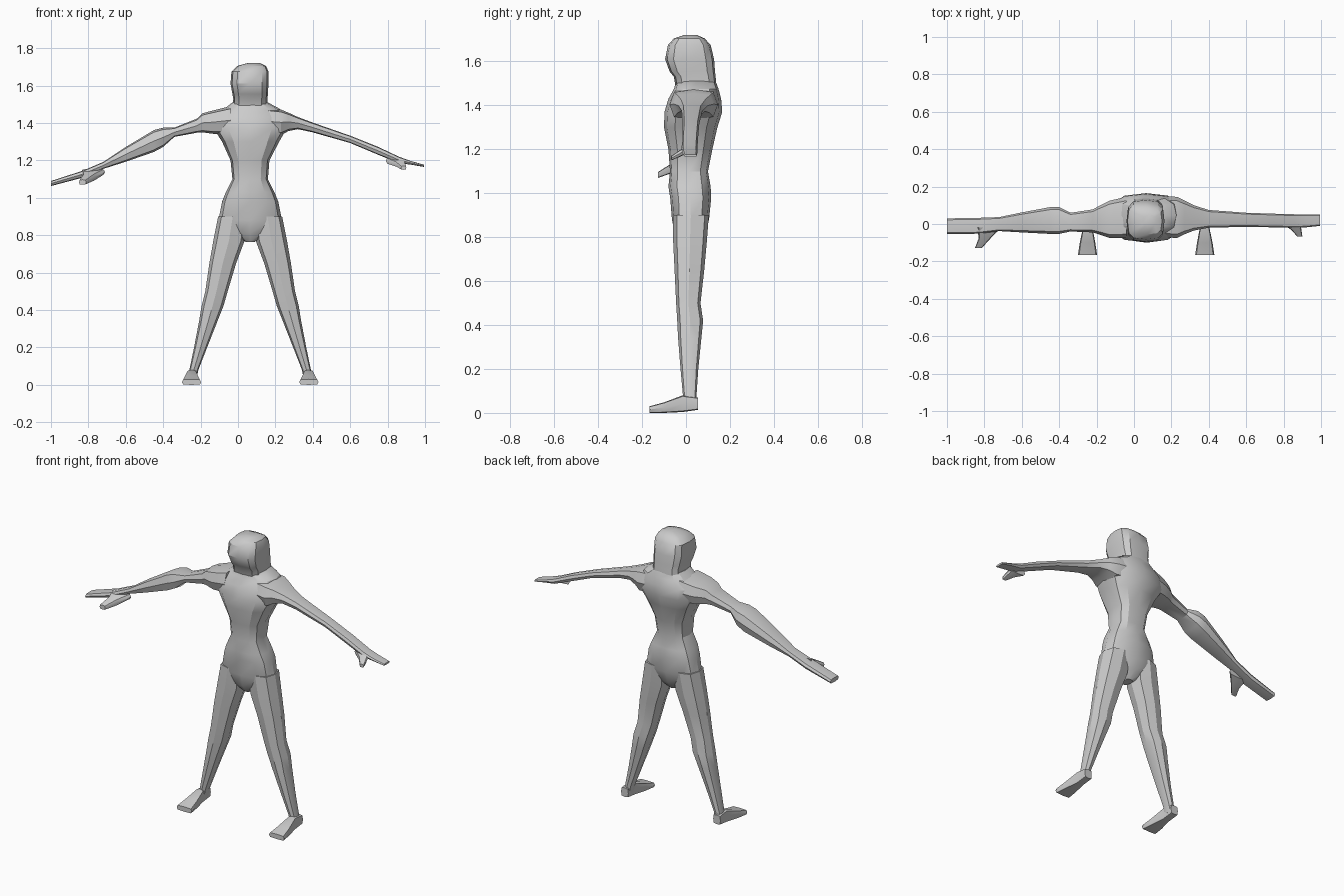
import bpy, bmesh, math

MID = 0.065  # x of the body's symmetry plane


def loft(name, axis, rings, n=8, k=0.75):
    """Skin rounded sections (station, u_lo, u_hi, v_lo, v_hi) along an axis."""
    bm = bmesh.new()
    loops = []
    for s, u0, u1, v0, v1 in rings:
        loop = []
        for i in range(n):
            a = 2 * math.pi * i / n
            c, d = math.cos(a), math.sin(a)
            u = (u0 + u1) / 2 + (u1 - u0) / 2 * math.copysign(abs(c) ** k, c)
            v = (v0 + v1) / 2 + (v1 - v0) / 2 * math.copysign(abs(d) ** k, d)
            co = {'x': (s, u, v), 'y': (u, s, v), 'z': (u, v, s)}[axis]
            loop.append(bm.verts.new(co))
        loops.append(loop)
    for a, b in zip(loops, loops[1:]):
        for i in range(n):
            j = (i + 1) % n
            bm.faces.new((a[i], a[j], b[j], b[i]))
    bm.faces.new(loops[0])
    bm.faces.new(loops[-1])
    bmesh.ops.recalc_face_normals(bm, faces=bm.faces)
    me = bpy.data.meshes.new(name)
    bm.to_mesh(me)
    bm.free()
    ob = bpy.data.objects.new(name, me)
    bpy.context.collection.objects.link(ob)
    bpy.ops.object.select_all(action='DESELECT')
    ob.select_set(True)
    bpy.context.view_layer.objects.active = ob
    bpy.ops.object.shade_smooth_by_angle(angle=math.radians(30))
    return ob


def flip(rings):
    """Mirror sections whose u runs along x."""
    return [(s, 2 * MID - b, 2 * MID - a, c, d) for s, a, b, c, d in rings]


# Torso, from crotch to collar
loft("torso", 'z', [
    (0.765, 0.04, 0.09, -0.02, 0.05),
    (0.81, -0.03, 0.16, -0.05, 0.085),
    (0.88, -0.105, 0.235, -0.064, 0.105),
    (0.98, -0.085, 0.215, -0.072, 0.115),
    (1.03, -0.065, 0.195, -0.08, 0.112),
    (1.10, -0.03, 0.16, -0.073, 0.10),
    (1.20, -0.04, 0.168, -0.08, 0.12),
    (1.30, -0.085, 0.22, -0.10, 0.143),
    (1.37, -0.13, 0.26, -0.098, 0.165),
    (1.43, -0.13, 0.25, -0.08, 0.16),
    (1.475, -0.075, 0.225, -0.055, 0.148),
    (1.51, -0.03, 0.16, -0.045, 0.135)], n=12, k=0.75)

# Head with chin overhang and flat face
loft("head", 'z', [
    (1.47, -0.03, 0.158, -0.045, 0.14),
    (1.53, -0.025, 0.158, -0.055, 0.135),
    (1.555, -0.03, 0.16, -0.075, 0.132),
    (1.61, -0.04, 0.163, -0.095, 0.128),
    (1.675, -0.035, 0.163, -0.082, 0.112),
    (1.705, -0.005, 0.15, -0.055, 0.085),
    (1.72, 0.05, 0.12, -0.01, 0.05)], n=12, k=0.6)

# Legs and feet
leg = [
    (0.90, 0.08, 0.236, -0.06, 0.104),
    (0.77, 0.095, 0.262, -0.058, 0.094),
    (0.65, 0.14, 0.283, -0.052, 0.083),
    (0.50, 0.185, 0.305, -0.045, 0.066),
    (0.42, 0.208, 0.325, -0.04, 0.078),
    (0.34, 0.24, 0.338, -0.036, 0.07),
    (0.20, 0.295, 0.365, -0.025, 0.056),
    (0.08, 0.342, 0.39, -0.014, 0.048),
    (0.03, 0.352, 0.40, -0.012, 0.05)]
foot = [
    (-0.166, 0.327, 0.43, 0.0, 0.03),
    (-0.10, 0.337, 0.42, 0.0, 0.048),
    (-0.015, 0.353, 0.402, 0.004, 0.08),
    (0.055, 0.353, 0.402, 0.014, 0.07)]
for side, f in (("left", lambda r: r), ("right", flip)):
    loft(side + "_leg", 'z', f(leg))
    loft(side + "_foot", 'y', f(foot), k=0.4)

# Left arm, slim and straight
loft("left_arm", 'x', [
    (0.15, -0.07, 0.15, 1.34, 1.48),
    (0.23, -0.075, 0.145, 1.335, 1.472),
    (0.27, -0.055, 0.125, 1.357, 1.455),
    (0.32, -0.035, 0.10, 1.367, 1.432),
    (0.40, -0.02, 0.075, 1.35, 1.402),
    (0.60, -0.015, 0.06, 1.293, 1.332),
    (0.75, -0.018, 0.055, 1.23, 1.272),
    (0.86, -0.02, 0.052, 1.185, 1.22),
    (0.92, -0.018, 0.052, 1.178, 1.198),
    (0.995, -0.01, 0.05, 1.165, 1.177)], k=0.6)
loft("left_thumb", 'y', [
    (0.0, 0.79, 0.89, 1.18, 1.215),
    (-0.03, 0.84, 0.895, 1.165, 1.195),
    (-0.066, 0.872, 0.90, 1.15, 1.17)], k=0.5)

# Right arm, with a thick forearm
loft("right_arm", 'x', [
    (-0.04, -0.075, 0.145, 1.34, 1.49),
    (-0.13, -0.075, 0.125, 1.342, 1.468),
    (-0.19, -0.055, 0.095, 1.35, 1.452),
    (-0.22, -0.045, 0.078, 1.348, 1.423),
    (-0.34, -0.04, 0.06, 1.326, 1.375),
    (-0.40, -0.053, 0.09, 1.272, 1.375),
    (-0.45, -0.053, 0.09, 1.245, 1.362),
    (-0.60, -0.045, 0.062, 1.193, 1.272),
    (-0.72, -0.038, 0.037, 1.155, 1.192),
    (-0.83, -0.052, 0.033, 1.108, 1.145),
    (-1.0, -0.053, 0.03, 1.063, 1.09)], k=0.6)
loft("right_thumb", 'y', [
    (-0.02, -0.84, -0.71, 1.12, 1.155),
    (-0.075, -0.83, -0.765, 1.088, 1.13),
    (-0.127, -0.85, -0.812, 1.07, 1.097)], k=0.5)
